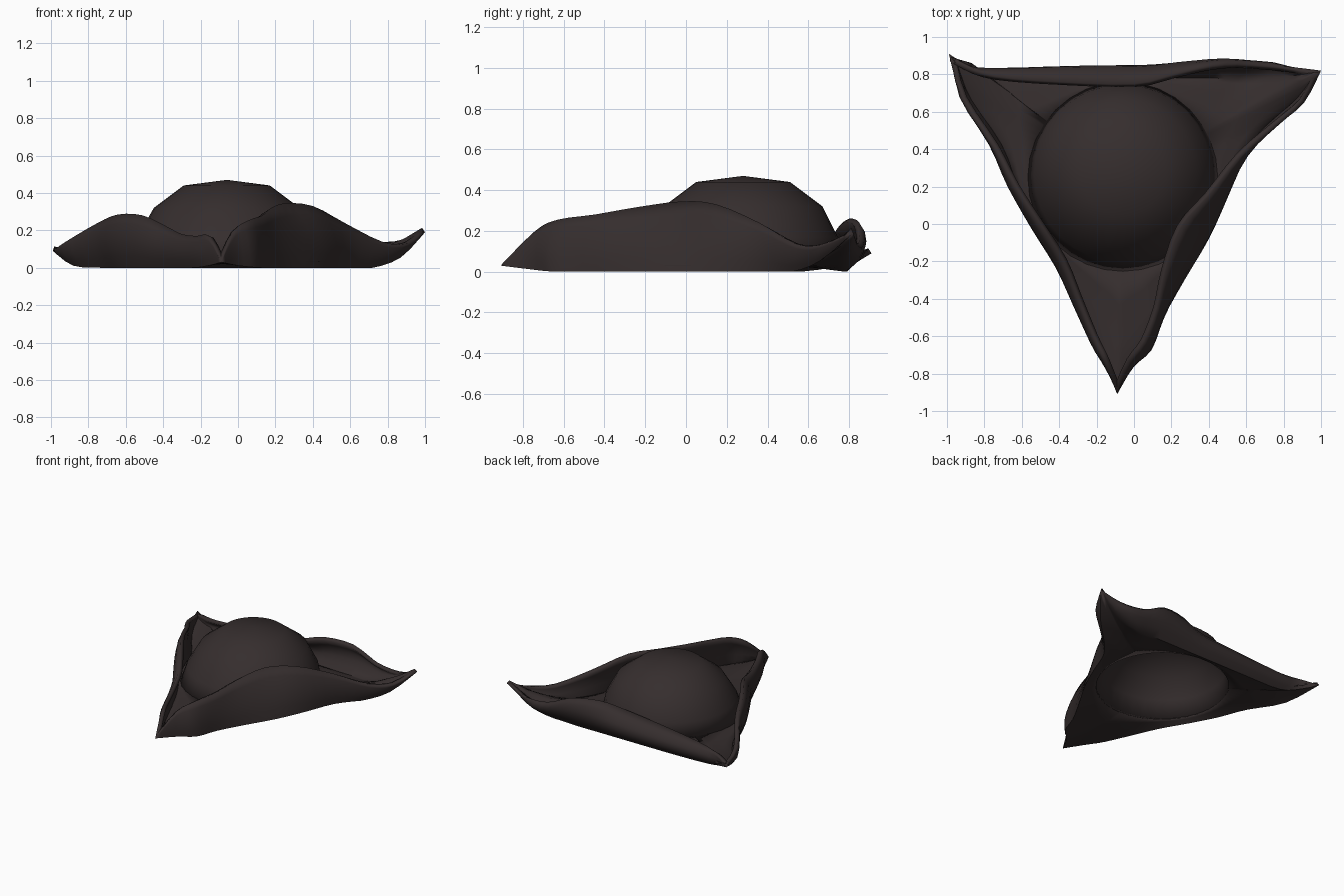
import bpy, bmesh, math
from mathutils import Vector

if "Cube" in bpy.data.objects:
    bpy.data.objects.remove(bpy.data.objects["Cube"])

felt = bpy.data.materials.new("dark brown felt")
felt.diffuse_color = (0.036, 0.027, 0.027, 1)
felt.use_nodes = True
felt.node_tree.nodes["Principled BSDF"].inputs["Base Color"].default_value = felt.diffuse_color

CENTRE = Vector((-0.06, 0.25, 0))
RADIUS = 0.48
BASE_Z = 0.03
THICK = 0.03
LEFT, FRONT, RIGHT = (-0.99, 0.91, 0.09), (-0.09, -0.91, 0.03), (1.0, 0.82, 0.19)

# Each folded side: start tip, end tip, outward bulge,
# stations of (fold x, fold y, rim x, rim y, rim z)
SIDES = [
    (LEFT, FRONT, 0.04, [
        (-0.88, 0.66, -0.92, 0.67, 0.14), (-0.72, 0.42, -0.75, 0.41, 0.24),
        (-0.63, 0.20, -0.64, 0.20, 0.285), (-0.525, 0.0, -0.51, 0.0, 0.28),
        (-0.41, -0.20, -0.38, -0.20, 0.22), (-0.32, -0.40, -0.30, -0.40, 0.18),
        (-0.23, -0.60, -0.22, -0.60, 0.17), (-0.15, -0.76, -0.155, -0.74, 0.17)]),
    (FRONT, RIGHT, 0.03, [
        (0.0, -0.76, -0.02, -0.74, 0.20), (0.10, -0.66, 0.06, -0.63, 0.255),
        (0.16, -0.50, 0.13, -0.45, 0.28), (0.27, -0.30, 0.17, -0.25, 0.315),
        (0.40, -0.08, 0.25, -0.02, 0.345), (0.50, 0.14, 0.40, 0.15, 0.33),
        (0.59, 0.36, 0.57, 0.36, 0.24), (0.72, 0.52, 0.77, 0.53, 0.14),
        (0.87, 0.66, 0.91, 0.65, 0.13)]),
    (RIGHT, LEFT, 0.08, [
        (0.84, 0.79, 0.83, 0.84, 0.14), (0.62, 0.78, 0.62, 0.85, 0.155),
        (0.42, 0.79, 0.42, 0.85, 0.24), (0.20, 0.79, 0.20, 0.80, 0.26),
        (0.0, 0.79, 0.0, 0.75, 0.22), (-0.40, 0.79, -0.40, 0.76, 0.18),
        (-0.72, 0.79, -0.74, 0.79, 0.145), (-0.88, 0.84, -0.89, 0.85, 0.12)]),
]


def smooth_path(pts, steps=3):
    """Catmull-Rom curve through the points, without the last one."""
    p = [pts[0]] + pts + [pts[-1]]
    out = []
    for i in range(1, len(p) - 2):
        a, b, c, d = p[i - 1:i + 3]
        for k in range(steps):
            t = k / steps
            out.append(0.5 * (2 * b + (c - a) * t + (2 * a - 5 * b + 4 * c - d) * t * t
                              + (3 * b - a - 3 * c + d) * t ** 3))
    return out


def column(fold, rim, bulge):
    """Cross-section from the crown base over the floor and up the folded side."""
    flat = Vector((fold.x, fold.y, 0)) - CENTRE
    out = flat.normalized()
    base = CENTRE + out * RADIUS
    base.z = BASE_Z
    col = [base]
    for t in (0.3, 0.6, 0.85):
        p = base.lerp(fold, t)
        p.z = BASE_Z * (1 - t) + fold.z * t ** 2.5
        col.append(p)
    mid = fold.lerp(rim, 0.55) + out * bulge * 2
    for k in range(6):
        t = k / 5
        col.append(fold * (1 - t) ** 2 + mid * 2 * t * (1 - t) + rim * t * t)
    return col


def finish(name, bm):
    me = bpy.data.meshes.new(name)
    bm.to_mesh(me)
    bm.free()
    ob = bpy.data.objects.new(name, me)
    bpy.context.collection.objects.link(ob)
    me.materials.append(felt)
    bpy.context.view_layer.objects.active = ob
    ob.select_set(True)
    bpy.ops.object.shade_smooth_by_angle(angle=math.radians(50))
    ob.select_set(False)
    thick = ob.modifiers.new("felt thickness", 'SOLIDIFY')
    thick.thickness = THICK
    thick.offset = -1
    return ob


# Brim: one ring of cross-sections around all three folded sides
columns = []
for start, end, bulge, stations in SIDES:
    a, b = Vector(start), Vector(end)
    folds, rims = [a], [a]
    for fx, fy, rx, ry, rz in stations:
        f = Vector((fx, fy, 0))
        for tip in (a, b):
            near = max(0, 1 - (f.xy - tip.xy).length / 0.35)
            f.z += tip.z * near ** 1.4
        folds.append(f)
        rims.append(Vector((rx, ry, rz)))
    folds.append(b)
    rims.append(b)
    for f, r in zip(smooth_path(folds), smooth_path(rims)):
        f.z = max(f.z, 0)
        fade = min(1, min((f - a).length, (f - b).length) / 0.3)
        fade *= min(1, (r - f).length / 0.15)
        columns.append(column(f, r, bulge * fade))

bm = bmesh.new()
grid = [[bm.verts.new(p) for p in col] for col in columns]
for j, col in enumerate(grid):
    nxt = grid[(j + 1) % len(grid)]
    for r in range(len(col) - 1):
        bm.faces.new((col[r], nxt[r], nxt[r + 1], col[r + 1]))
bmesh.ops.remove_doubles(bm, verts=bm.verts, dist=0.0005)
finish("brim", bm)

# Crown: shallow dome leaning slightly back, open underneath
bm = bmesh.new()
PROFILE = [(0.512, BASE_Z + 0.008, 0.0), (0.475, 0.17, 0.02),
           (0.39, 0.32, 0.03), (0.23, 0.44, 0.03)]
SEG = 32
rings = [[bm.verts.new(CENTRE + Vector((r * math.cos(i * math.tau / SEG),
                                        r * math.sin(i * math.tau / SEG) + dy, z)))
          for i in range(SEG)] for r, z, dy in PROFILE]
top = bm.verts.new(CENTRE + Vector((0, 0.03, 0.47)))
for i in range(SEG):
    k = (i + 1) % SEG
    for lo, hi in zip(rings, rings[1:]):
        bm.faces.new((lo[i], lo[k], hi[k], hi[i]))
    bm.faces.new((rings[-1][i], rings[-1][k], top))
finish("crown", bm)
